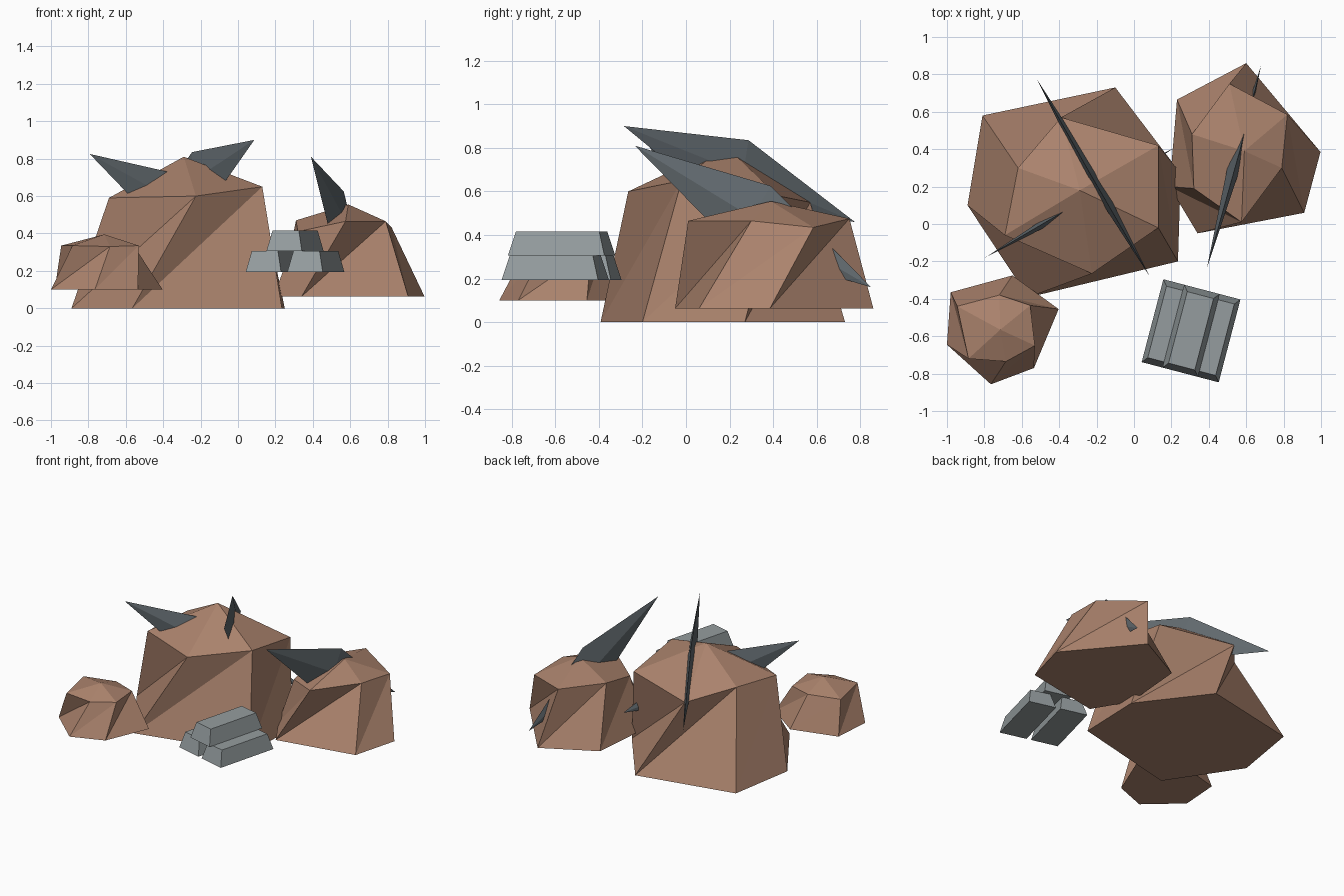
import bpy, bmesh, math
from mathutils import Vector, Matrix

if "Cube" in bpy.data.objects:
    bpy.data.objects.remove(bpy.data.objects["Cube"])


def material(name, rgb):
    m = bpy.data.materials.new(name)
    m.diffuse_color = (*rgb, 1)
    m.use_nodes = True
    m.node_tree.nodes["Principled BSDF"].inputs["Base Color"].default_value = m.diffuse_color
    return m


BROWN = material("brown_rock", (0.41, 0.228, 0.153))
SLATE = material("dark_slate", (0.122, 0.144, 0.159))
METAL = material("grey_metal", (0.30, 0.335, 0.345))


def finish(name, bm, mat):
    bmesh.ops.recalc_face_normals(bm, faces=bm.faces[:])
    me = bpy.data.meshes.new(name)
    bm.to_mesh(me)
    bm.free()
    me.materials.append(mat)
    ob = bpy.data.objects.new(name, me)
    bpy.context.collection.objects.link(ob)
    return ob


def boulder(name, ground, base, ring, apex):
    """Six-sided boulder: flat base, twisted creased walls, pointed cap."""
    bm = bmesh.new()
    lo = [bm.verts.new((x, y, ground)) for x, y in base]
    up = [bm.verts.new(p) for p in ring]
    top = bm.verts.new(apex)
    bm.faces.new(lo)
    for i in range(6):
        j = (i + 1) % 6
        bm.faces.new((lo[i], lo[j], up[j]))
        bm.faces.new((lo[i], up[j], up[i]))
        bm.faces.new((up[i], up[j], top))
    finish(name, bm, BROWN)


def shard(name, tip, end, ridge, keel, half=0.034):
    """Thin blade: a flattened octahedron running from tip to end."""
    tip, end, ridge, keel = map(Vector, (tip, end, ridge, keel))
    side = (end - tip).cross(ridge - keel).normalized() * half
    mid = (tip + end) / 2
    bm = bmesh.new()
    t, e = bm.verts.new(tip), bm.verts.new(end)
    belt = [bm.verts.new(p) for p in (ridge, mid + side, keel, mid - side)]
    for i in range(4):
        for p in (t, e):
            bm.faces.new((p, belt[i], belt[(i + 1) % 4]))
    finish(name, bm, SLATE)


def ingot(name, offset, z):
    """Bar with sloping sides, turned to follow the stack."""
    bm = bmesh.new()
    bmesh.ops.create_cube(bm, size=1)
    for v in bm.verts:
        high = v.co.z > 0
        w, l = (0.145, 0.395) if high else (0.196, 0.458)
        v.co = Vector((v.co.x * w + offset, v.co.y * l, 0.112 if high else 0))
    turn = Matrix.Translation((0.305, -0.571, z)) @ Matrix.Rotation(math.radians(-14.7), 4, 'Z')
    bm.transform(turn)
    finish(name, bm, METAL)


# Boulders; each ring point sits between two base corners
boulder("large_boulder", 0.0,
        [(-.89, .10), (-.565, -.392), (.235, -.20), (.25, .27), (-.10, .73), (-.81, .58)],
        [(-.69, -.06, .59), (-.225, -.265, .60), (.13, -.02, .65),
         (.13, .42, .58), (-.39, .57, .55), (-.62, .30, .62)],
        (-.29, .18, .81))
boulder("medium_boulder", 0.063,
        [(.19, .20), (.34, -.05), (.91, .06), (.997, .385), (.60, .86), (.23, .665)],
        [(.32, .19, .41), (.575, .01, .465), (.79, .30, .465),
         (.82, .585, .435), (.51, .75, .475), (.31, .48, .47)],
        (.59, .39, .555))
boulder("small_boulder", 0.10,
        [(-1, -.645), (-.765, -.857), (-.535, -.77), (-.403, -.455), (-.65, -.275), (-.98, -.365)],
        [(-.885, -.72, .335), (-.685, -.735, .33), (-.53, -.65, .335),
         (-.555, -.435, .33), (-.72, -.38, .335), (-.945, -.44, .335)],
        (-.715, -.565, .395))

# Stone blades driven through the boulders
shard("centre_shard", (.087, -.285, .90), (-.52, .775, .46), (-.245, .287, .835), (-.175, .17, .525))
shard("left_shard", (-.793, -.178, .825), (.22, .41, .25), (-.20, .17, .69), (-.37, .065, .385))
shard("right_shard", (.39, -.235, .81), (.68, .85, .16), (.565, .39, .625), (.505, .215, .35))

# Stack of three bars
ingot("lower_bar_left", -0.115, 0.193)
ingot("lower_bar_right", 0.115, 0.193)
ingot("upper_bar", 0.0, 0.305)
